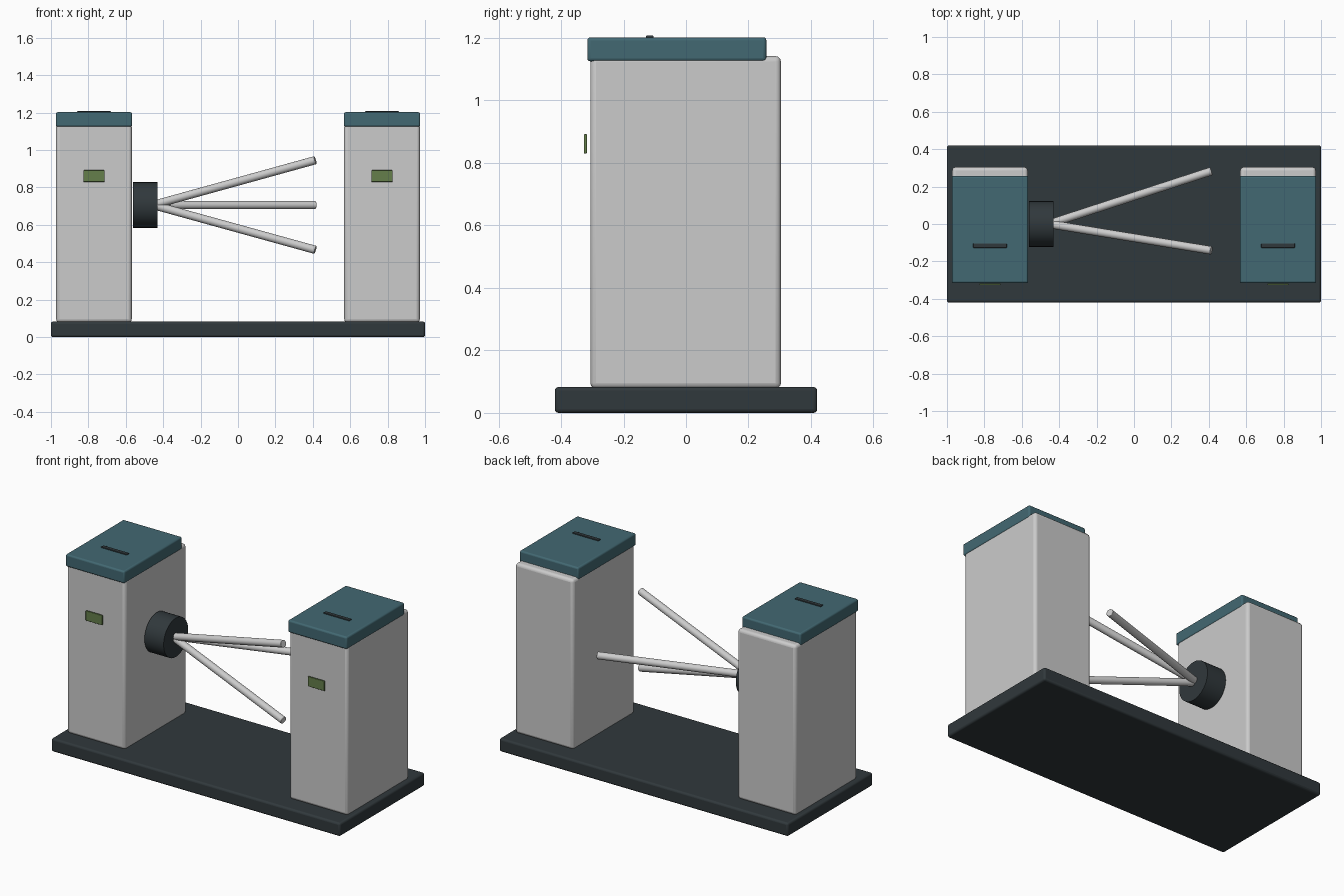
import bpy, math
from mathutils import Vector

if "Cube" in bpy.data.objects:
    bpy.data.objects.remove(bpy.data.objects["Cube"])


def material(name, rgb):
    m = bpy.data.materials.new(name)
    m.diffuse_color = (*rgb, 1)
    m.use_nodes = True
    m.node_tree.nodes["Principled BSDF"].inputs["Base Color"].default_value = m.diffuse_color
    return m


DARK = material("dark_metal", (0.03, 0.04, 0.045))
TEAL = material("teal_lid", (0.055, 0.14, 0.17))
GREEN = material("display_green", (0.13, 0.21, 0.07))


def finish(obj, name, mat, bevel):
    obj.name = name
    if mat:
        obj.data.materials.append(mat)
    if bevel:
        mod = obj.modifiers.new("Bevel", 'BEVEL')
        mod.width = bevel
        mod.segments = 3
        mod.limit_method = 'ANGLE'
        mod.angle_limit = math.radians(40)
    bpy.ops.object.shade_smooth_by_angle(angle=math.radians(35))
    return obj


def box(name, lo, hi, mat=None, bevel=0.0):
    lo, hi = Vector(lo), Vector(hi)
    bpy.ops.mesh.primitive_cube_add(size=1, location=(lo + hi) / 2)
    obj = bpy.context.object
    obj.scale = hi - lo
    bpy.ops.object.transform_apply(location=False, rotation=False, scale=True)
    return finish(obj, name, mat, bevel)


def rod(name, start, end, radius, mat=None, sides=24, bevel=0.0):
    start, end = Vector(start), Vector(end)
    axis = end - start
    bpy.ops.mesh.primitive_cylinder_add(vertices=sides, radius=radius, depth=axis.length,
                                        location=(start + end) / 2,
                                        rotation=axis.to_track_quat('Z', 'Y').to_euler())
    return finish(bpy.context.object, name, mat, bevel)


# Floor plate
box("base_plate", (-1, -0.42, 0), (1, 0.42, 0.083), DARK, 0.012)

# Two mirrored cabinets with lid, card slot and display
for side, cx in (("left", -0.77), ("right", 0.77)):
    box(side + "_cabinet", (cx - 0.202, -0.306, 0.078), (cx + 0.202, 0.304, 1.142), None, 0.018)
    box(side + "_lid", (cx - 0.204, -0.316, 1.125), (cx + 0.204, 0.257, 1.202), TEAL, 0.01)
    box(side + "_card_slot", (cx - 0.09, -0.128, 1.195), (cx + 0.09, -0.104, 1.208), DARK, 0.003)
    box(side + "_display", (cx - 0.057, -0.327, 0.83), (cx + 0.057, -0.317, 0.892), GREEN, 0.003)

# Hub on the left cabinet
HUB_Z = 0.706
hub = rod("hub", (-0.562, 0, HUB_Z), (-0.43, 0, HUB_Z), 0.122, DARK, 32)

# Tripod arms, 120 degrees apart
for i in range(3):
    a = math.radians(120 * i)
    tip = (0.414, 0.283 * math.cos(a), HUB_Z + 0.277 * math.sin(a))
    rod(f"arm_{i + 1}", (-0.455, 0, HUB_Z), tip, 0.022, None, 20, 0.003)
